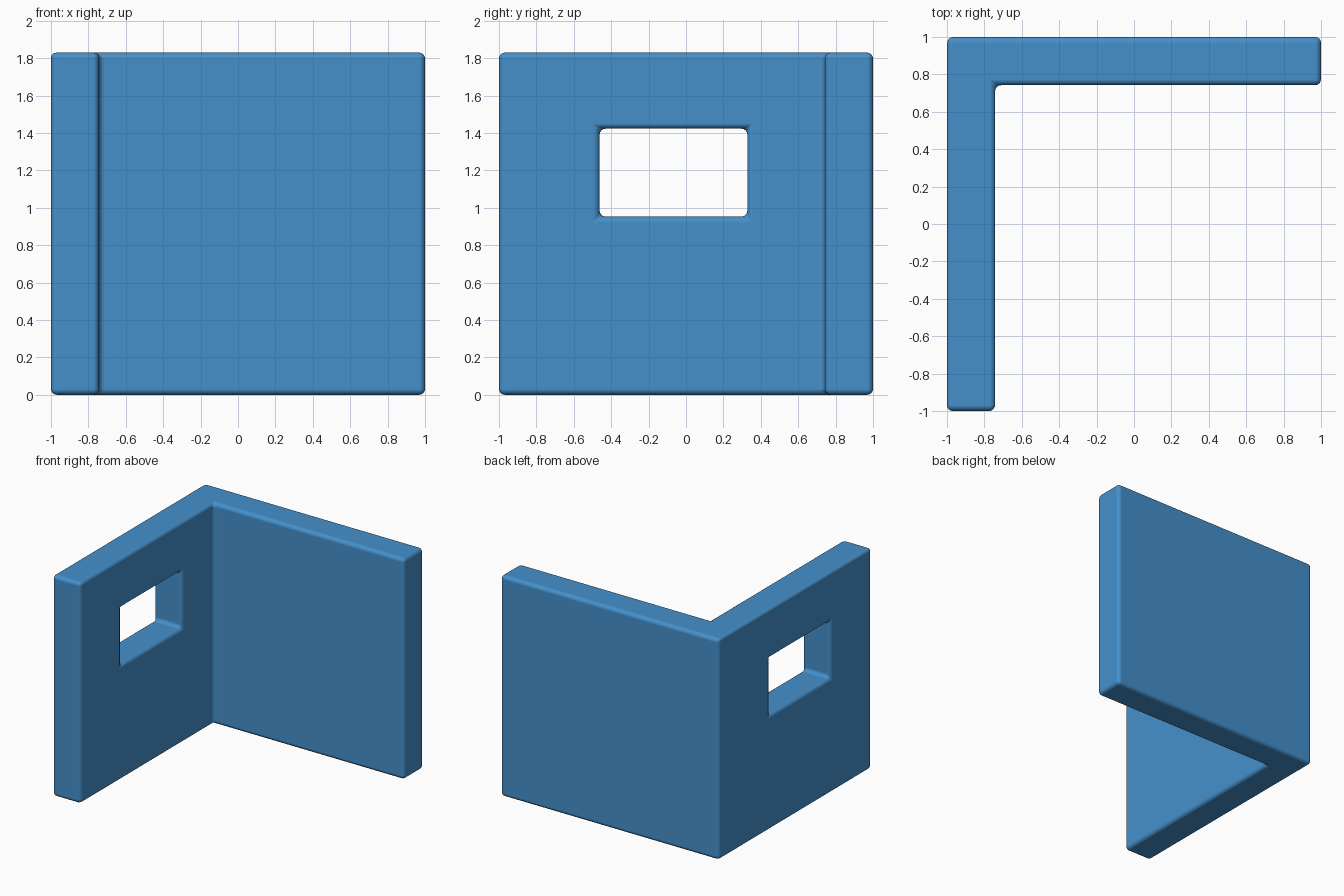
import bpy, bmesh
from mathutils import Matrix, Vector

if "Cube" in bpy.data.objects:
    bpy.data.objects.remove(bpy.data.objects["Cube"])

HEIGHT, T = 1.83, 0.258   # wall height and thickness


def finish(name, bm):
    bmesh.ops.recalc_face_normals(bm, faces=bm.faces)
    for f in bm.faces:
        f.smooth = True
    mesh = bpy.data.meshes.new(name)
    bm.to_mesh(mesh)
    bm.free()
    obj = bpy.data.objects.new(name, mesh)
    bpy.context.collection.objects.link(obj)
    return obj


# Corner wall: L-shaped plan pulled up to full height
bm = bmesh.new()
plan = [(-1, -1), (-1 + T, -1), (-1 + T, 1 - T), (1, 1 - T), (1, 1), (-1, 1)]
base = bm.faces.new([bm.verts.new((x, y, 0)) for x, y in plan])
top = bmesh.ops.extrude_face_region(bm, geom=[base])["geom"]
bmesh.ops.translate(bm, vec=(0, 0, HEIGHT),
                    verts=[v for v in top if isinstance(v, bmesh.types.BMVert)])
wall = finish("corner_wall", bm)

# Window opening through the left wall
lo, hi = Vector((-1.3, -0.462, 0.953)), Vector((-0.5, 0.328, 1.423))
bm = bmesh.new()
bmesh.ops.create_cube(bm, size=1, matrix=Matrix.Translation((lo + hi) / 2)
                      @ Matrix.Diagonal((*(hi - lo), 1)))
cutter = finish("window_cutter", bm)
cutter.hide_render = True
cutter.display_type = 'WIRE'

cut = wall.modifiers.new("window", 'BOOLEAN')
cut.operation = 'DIFFERENCE'
cut.solver = 'EXACT'
cut.object = cutter

# Soft rounded edges everywhere, including the opening
soft = wall.modifiers.new("soft_edges", 'BEVEL')
soft.width = 0.032
soft.segments = 4
soft.limit_method = 'ANGLE'
soft.use_clamp_overlap = False
soft.harden_normals = True

# Blue paint
blue = bpy.data.materials.new("blue_paint")
blue.diffuse_color = (0.06, 0.28, 0.6, 1)
blue.use_nodes = True
blue.node_tree.nodes["Principled BSDF"].inputs["Base Color"].default_value = blue.diffuse_color
wall.data.materials.append(blue)
